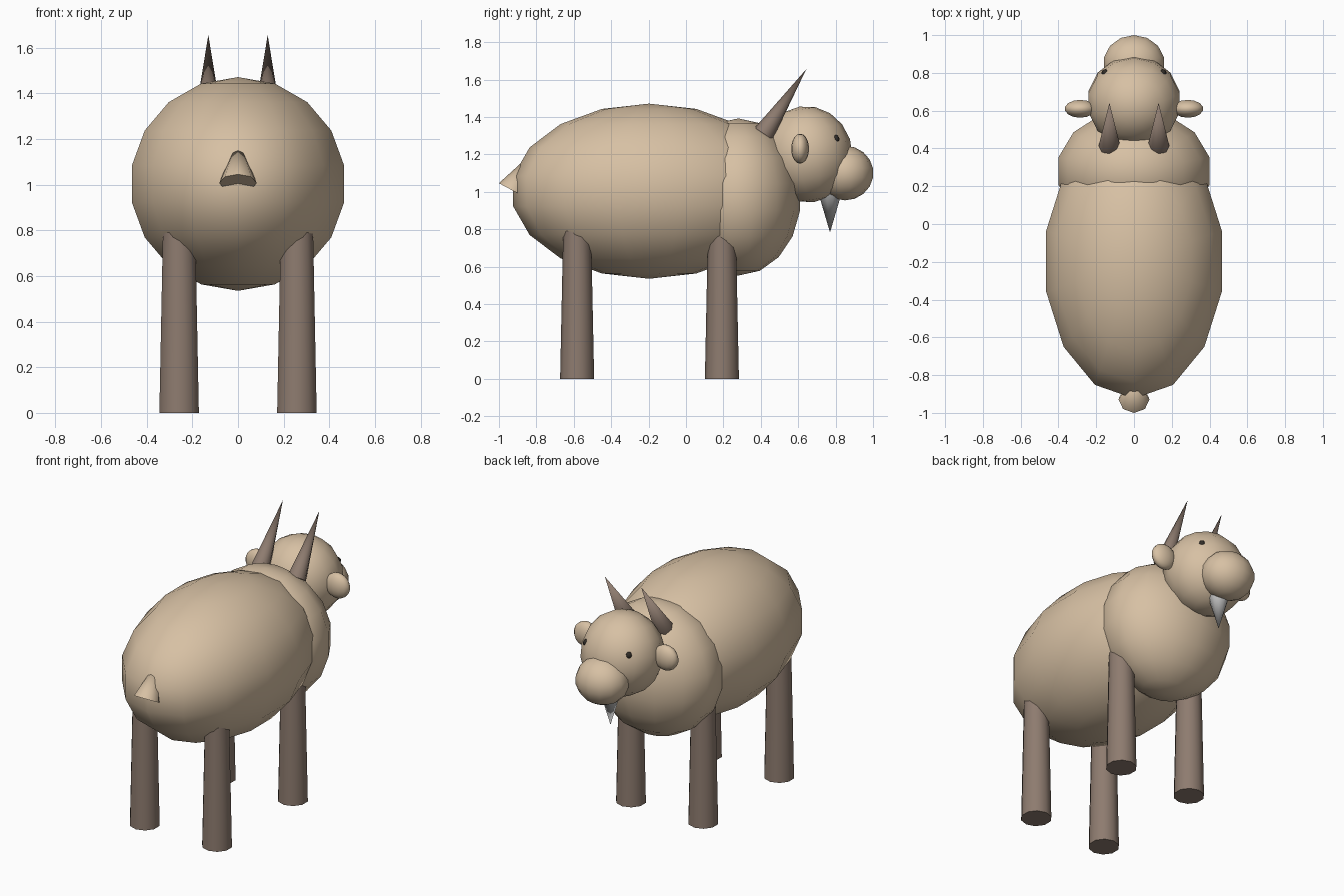
import bpy
from math import radians
from mathutils import Vector

if "Cube" in bpy.data.objects:
    bpy.data.objects.remove(bpy.data.objects["Cube"])


def material(name, rgb):
    m = bpy.data.materials.new(name)
    m.diffuse_color = (*rgb, 1)
    m.use_nodes = True
    m.node_tree.nodes["Principled BSDF"].inputs["Base Color"].default_value = m.diffuse_color
    return m


TAN = material("tan", (0.68, 0.53, 0.37))
BROWN = material("brown", (0.27, 0.20, 0.16))
WHITE = material("white", (0.88, 0.88, 0.86))
DARK = material("dark", (0.03, 0.025, 0.02))


def finish(name, mat):
    ob = bpy.context.object
    ob.name = name
    ob.data.materials.append(mat)
    return ob


def ball(name, centre, radii, mat=TAN, tilt=0, segments=14, rings=9):
    bpy.ops.mesh.primitive_uv_sphere_add(segments=segments, ring_count=rings, radius=1,
                                         location=centre, rotation=(radians(tilt), 0, 0))
    ob = finish(name, mat)
    ob.scale = radii
    bpy.ops.object.shade_smooth()
    return ob


def taper(name, start, end, r1, r2, mat, sides=10):
    a, b = Vector(start), Vector(end)
    d = b - a
    bpy.ops.mesh.primitive_cone_add(vertices=sides, radius1=r1, radius2=r2,
                                    depth=d.length, location=(a + b) / 2)
    ob = finish(name, mat)
    ob.rotation_euler = d.to_track_quat('Z', 'Y').to_euler()
    bpy.ops.object.shade_smooth_by_angle(angle=radians(60))
    return ob


# Torso, chest and head
ball("body", (0, -0.197, 1.003), (0.484, 0.738, 0.468))
ball("chest", (0, 0.28, 0.972), (0.416, 0.335, 0.42))
ball("head", (0, 0.647, 1.2), (0.25, 0.243, 0.258), tilt=9)
ball("muzzle", (0, 0.85, 1.1), (0.165, 0.152, 0.146))

# Beard hanging under the chin
taper("beard", (0, 0.77, 1.01), (0, 0.77, 0.782), 0.067, 0, WHITE)

# Stubby tail, wide end down and tip buried in the rump
taper("tail", (0, -0.928, 1.007), (0, -0.82, 1.21), 0.082, 0, TAN, 8)

# Paired parts
for side, s in (("left", -1), ("right", 1)):
    ball(f"{side}_ear", (0.285 * s, 0.61, 1.23), (0.083, 0.048, 0.08))
    ball(f"{side}_eye", (0.152 * s, 0.8, 1.282), (0.02, 0.02, 0.022), DARK,
         segments=8, rings=6)
    taper(f"{side}_horn", (0.13 * s, 0.415, 1.31), (0.13 * s, 0.643, 1.655), 0.057, 0, BROWN, 8)
    for end, y in (("front", 0.192), ("hind", -0.582)):
        taper(f"{end}_{side}_leg", (0.258 * s, y, 0), (0.258 * s, y, 0.82), 0.091, 0.074, BROWN)
